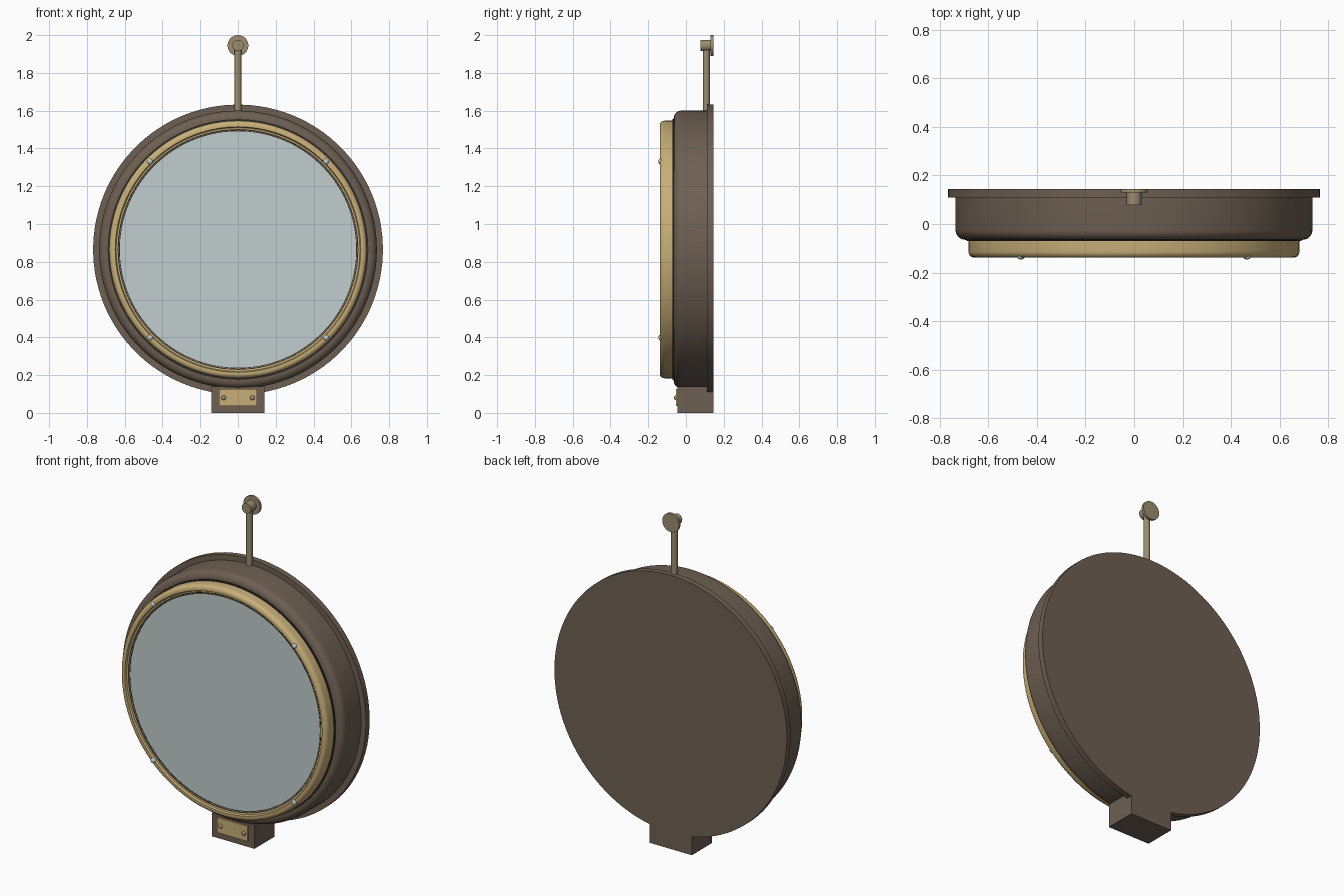
import bpy, math
from mathutils import Matrix, Vector

if "Cube" in bpy.data.objects:
    bpy.data.objects.remove(bpy.data.objects["Cube"])

CENTRE_Z = 0.865


def material(name, rgb):
    m = bpy.data.materials.new(name)
    m.use_nodes = True
    colour = (*rgb, 1)
    m.diffuse_color = colour
    m.node_tree.nodes["Principled BSDF"].inputs["Base Color"].default_value = colour
    return m


bronze = material("dark bronze", (0.155, 0.115, 0.085))
rubber = material("black rubber", (0.03, 0.027, 0.024))
brass = material("polished brass", (0.58, 0.43, 0.19))
aged = material("aged brass", (0.33, 0.265, 0.16))
glass = material("pale glass", (0.54, 0.61, 0.61))
steel = material("steel", (0.52, 0.58, 0.60))


def lathe(name, profile, mat, centre=(0, 0, CENTRE_Z), axis="Y", sides=128):
    """Spin (radius, position along axis) points; radius 0 closes an end."""
    verts, faces, rings = [], [], []
    for r, d in profile:
        count = 1 if r == 0 else sides
        rings.append(list(range(len(verts), len(verts) + count)))
        for i in range(count):
            a = math.tau * i / sides
            u, v = r * math.cos(a), r * math.sin(a)
            p = Vector((u, d, v) if axis == "Y" else (v, u, d))
            verts.append(p + Vector(centre))
    for a, b in zip(rings, rings[1:]):
        for i in range(sides):
            j = (i + 1) % sides
            if len(a) == 1:
                faces.append((a[0], b[j], b[i]))
            elif len(b) == 1:
                faces.append((a[i], a[j], b[0]))
            else:
                faces.append((a[i], a[j], b[j], b[i]))
    mesh = bpy.data.meshes.new(name)
    mesh.from_pydata(verts, [], faces)
    mesh.materials.append(mat)
    obj = bpy.data.objects.new(name, mesh)
    bpy.context.collection.objects.link(obj)
    bpy.ops.object.select_all(action="DESELECT")
    obj.select_set(True)
    bpy.context.view_layer.objects.active = obj
    bpy.ops.object.mode_set(mode="EDIT")
    bpy.ops.mesh.select_all(action="SELECT")
    bpy.ops.mesh.normals_make_consistent(inside=False)
    bpy.ops.object.mode_set(mode="OBJECT")
    bpy.ops.object.shade_smooth_by_angle(angle=math.radians(32))
    return obj


def disc(name, radius, front, back, mat, **kw):
    return lathe(name, [(0, front), (radius, front), (radius, back), (0, back)], mat, **kw)


def box(name, low, high, mat):
    low, high = Vector(low), Vector(high)
    bpy.ops.mesh.primitive_cube_add(size=1)
    obj = bpy.context.object
    obj.name = name
    obj.data.transform(Matrix.Translation((low + high) / 2) @ Matrix.Diagonal((*(high - low), 1)))
    obj.data.materials.append(mat)


def screw(name, x, z, y, radius, height, mat):
    """Domed screw head facing the front."""
    dome = [(0 if k == 0 else radius * math.sin(k * math.pi / 8),
             y - height * math.cos(k * math.pi / 8)) for k in range(5)]
    lathe(name, dome + [(radius, y + 0.008), (0, y + 0.008)], mat, centre=(x, 0, z), sides=20)


# Round housing: back flange and rounded drum
disc("back_flange", 0.767, 0.11, 0.145, bronze)
corner = [(0.695 + 0.04 * math.sin(k * math.pi / 12), -0.025 - 0.04 * math.cos(k * math.pi / 12))
          for k in range(7)]
lathe("housing_drum", [(0, -0.065)] + corner + [(0.735, 0.12), (0, 0.12)], bronze)
disc("gasket", 0.69, -0.071, -0.05, rubber)

# Brass rim with a rounded outer shoulder and a stepped inner lip
shoulder = [(0.66 + 0.022 * math.sin(k * math.pi / 10), -0.112 - 0.026 * math.cos(k * math.pi / 10))
            for k in range(6)]
lathe("bezel", [(0.63, -0.07), (0.63, -0.125), (0.645, -0.128), (0.65, -0.138)]
      + shoulder + [(0.682, -0.07), (0.63, -0.07)], brass)
lathe("inner_seal", [(0.626, -0.09), (0.626, -0.123), (0.637, -0.1275), (0.637, -0.09),
                     (0.626, -0.09)], rubber)
disc("glass_pane", 0.629, -0.122, -0.09, glass)

# Four rim screws on the diagonals
for side, sx in (("left", 1), ("right", -1)):
    for level, sz in (("upper", 1), ("lower", -1)):
        screw(f"rim_screw_{level}_{side}", sx * 0.466, CENTRE_Z + sz * 0.466,
              -0.136, 0.015, 0.01, steel)

# Bottom mounting block with its blank plate
box("mount_block", (-0.14, -0.045, 0), (0.14, 0.145, 0.14), bronze)
box("mount_plate", (-0.1, -0.054, 0.036), (0.1, -0.045, 0.127), brass)
for side, sx in (("left", 1), ("right", -1)):
    screw(f"plate_screw_{side}", sx * 0.076, 0.08, -0.054, 0.013, 0.009, aged)

# Hanging rod with a wall rosette at the top
disc("hanging_rod", 0.018, 1.58, 1.93, aged, centre=(0, 0.108, 0), axis="Z", sides=32)
disc("rod_boss", 0.03, 0.078, 0.132, aged, centre=(0, 0, 1.945), sides=32)
disc("wall_rosette", 0.055, 0.13, 0.145, aged, centre=(0, 0, 1.945), sides=48)
